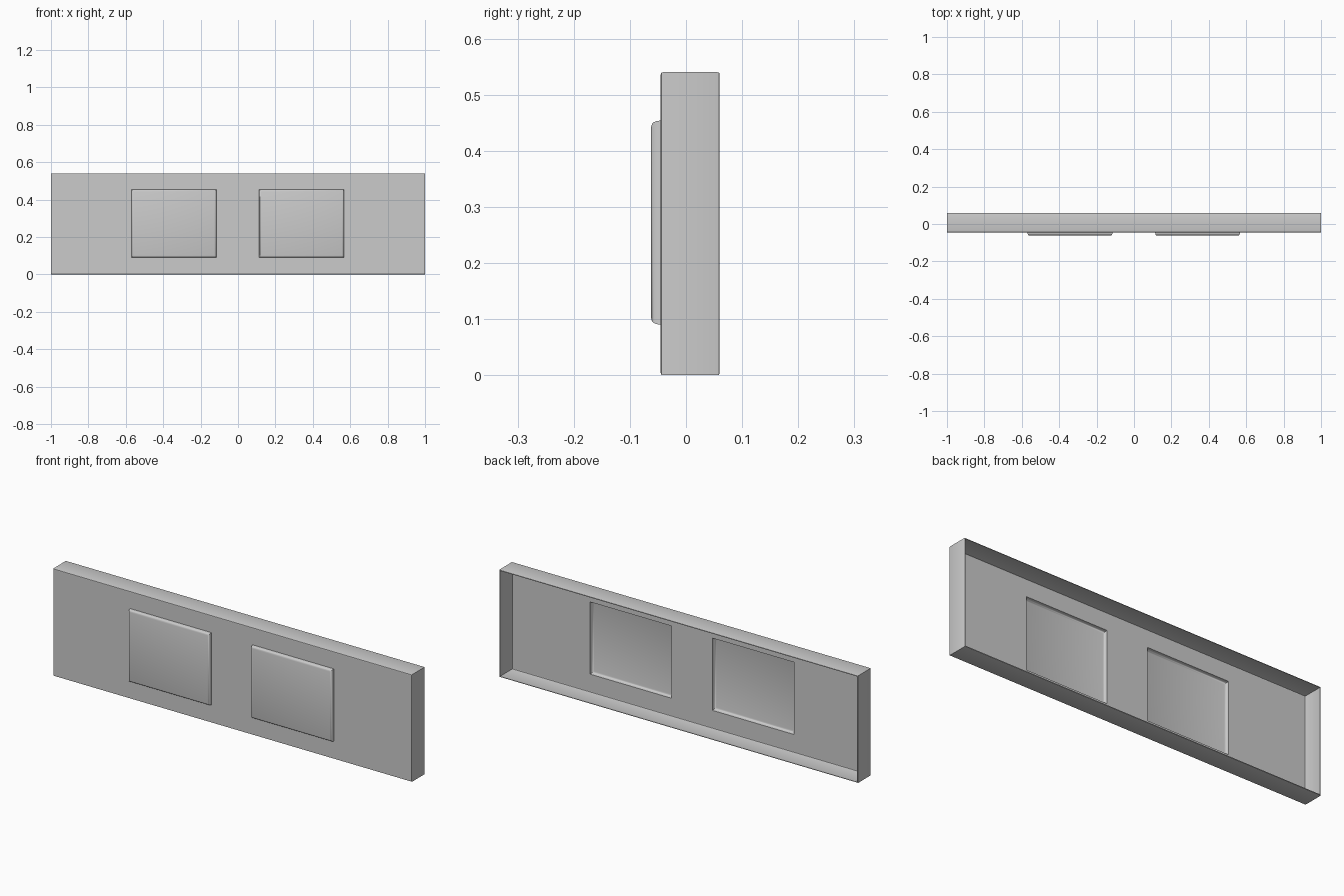
import bpy, bmesh

if "Cube" in bpy.data.objects:
    bpy.data.objects.remove(bpy.data.objects["Cube"])

FRONT = -0.045
PANELS = [(-0.57, -0.115), (0.113, 0.567)]
Z0, Z1 = 0.09, 0.454


def ring(bm, rect, inset, y):
    x0, x1, z0, z1 = rect
    return [bm.verts.new((x, y, z)) for x, z in
            [(x0 + inset, z0 + inset), (x1 - inset, z0 + inset),
             (x1 - inset, z1 - inset), (x0 + inset, z1 - inset)]]


def loft(bm, rect, profile, cap=False):
    """Skin rectangular rings given as (inset, y) pairs."""
    rings = [ring(bm, rect, i, y) for i, y in profile]
    for a, b in zip(rings, rings[1:]):
        for k in range(4):
            n = (k + 1) % 4
            bm.faces.new((a[k], a[n], b[n], b[k]))
    if cap:
        bm.faces.new(rings[-1])


def finish(bm, name):
    bmesh.ops.remove_doubles(bm, verts=bm.verts, dist=1e-5)
    me = bpy.data.meshes.new(name)
    bm.to_mesh(me)
    bm.free()
    ob = bpy.data.objects.new(name, me)
    bpy.context.collection.objects.link(ob)
    bpy.ops.object.select_all(action='DESELECT')
    bpy.context.view_layer.objects.active = ob
    ob.select_set(True)
    bpy.ops.object.shade_smooth_by_angle(angle=0.6)


# Thin open-backed housing: front sheet with two openings
bm = bmesh.new()
e = 0.004
xs = [-1 + e, *PANELS[0], *PANELS[1], 1 - e]
zs = [e, Z0, Z1, 0.54 - e]
for i in range(5):
    for j in range(3):
        if j == 1 and i in (1, 3):
            continue
        bm.faces.new([bm.verts.new((x, FRONT, z)) for x, z in
                      [(xs[i], zs[j]), (xs[i + 1], zs[j]),
                       (xs[i + 1], zs[j + 1]), (xs[i], zs[j + 1])]])
# Side walls with softened front and back edges
loft(bm, (-1, 1, 0, 0.54),
     [(e, 0.06), (0.001, 0.059), (0, 0.056),
      (0, FRONT + e), (0.001, FRONT + 0.001), (e, FRONT)])
finish(bm, "housing")

# Raised hollow panels with rounded rims
for name, (x0, x1) in zip(("left_panel", "right_panel"), PANELS):
    bm = bmesh.new()
    loft(bm, (x0, x1, Z0, Z1),
         [(0, FRONT), (0.001, -0.052), (0.003, -0.0575),
          (0.006, -0.0605), (0.011, -0.062)], cap=True)
    finish(bm, name)
